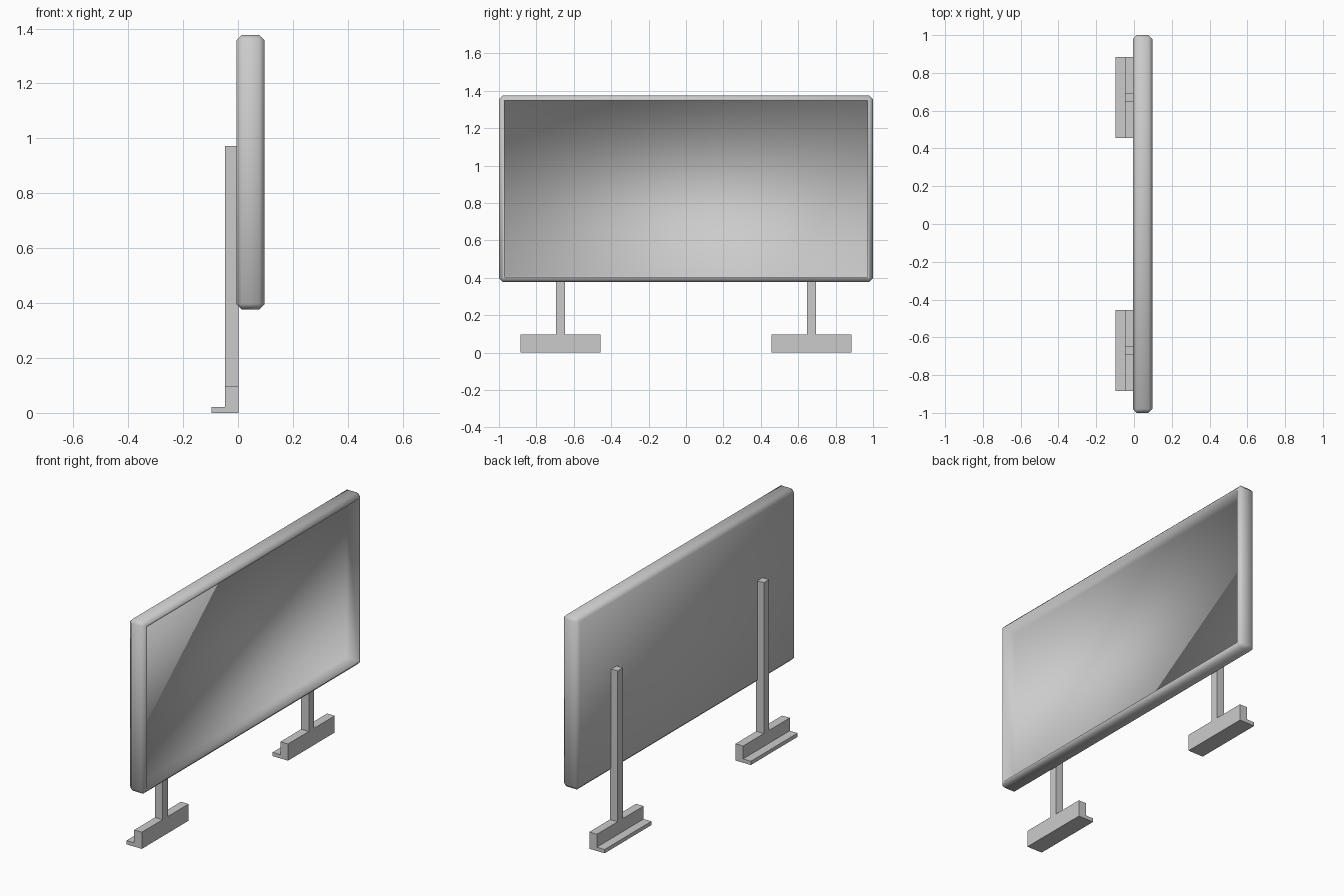
import bpy, bmesh
from mathutils import Vector

if "Cube" in bpy.data.objects:
    bpy.data.objects.remove(bpy.data.objects["Cube"])


def make_object(name, bm):
    bmesh.ops.recalc_face_normals(bm, faces=bm.faces[:])
    mesh = bpy.data.meshes.new(name)
    bm.to_mesh(mesh)
    bm.free()
    obj = bpy.data.objects.new(name, mesh)
    bpy.context.collection.objects.link(obj)
    return obj


def box_bmesh(lo, hi):
    lo, hi = Vector(lo), Vector(hi)
    bm = bmesh.new()
    bmesh.ops.create_cube(bm, size=1)
    bmesh.ops.scale(bm, vec=hi - lo, verts=bm.verts)
    bmesh.ops.translate(bm, vec=(lo + hi) / 2, verts=bm.verts)
    return bm


# Display panel: chamfered slab with a deeply recessed screen on the +x side
bm = box_bmesh((-0.006, -1, 0.377), (0.097, 1, 1.376))
bmesh.ops.bevel(bm, geom=bm.edges[:], offset=0.02, segments=1,
                profile=0.5, affect='EDGES')
bm.normal_update()
front = max(bm.faces, key=lambda f: f.calc_center_median().x)
bmesh.ops.inset_region(bm, faces=[front], thickness=0.012)
bmesh.ops.inset_region(bm, faces=[front], thickness=0.001, depth=-0.08)
panel = make_object("display_panel", bm)
panel.data.shade_smooth()

# Two stands: L-profile foot and upright post behind the panel
foot_profile = [(-0.097, 0), (0.002, 0), (0.002, 0.097), (-0.047, 0.097), (-0.047, 0.022), (-0.097, 0.022)]
for side, label in ((-1, "left"), (1, "right")):
    y = side * 0.67
    bm = bmesh.new()
    face = bm.faces.new([bm.verts.new((px, y - 0.214, pz)) for px, pz in foot_profile])
    ext = bmesh.ops.extrude_face_region(bm, geom=[face])
    verts = [v for v in ext["geom"] if isinstance(v, bmesh.types.BMVert)]
    bmesh.ops.translate(bm, vec=(0, 0.428, 0), verts=verts)
    make_object(label + "_foot", bm)
    make_object(label + "_post", box_bmesh((-0.047, y - 0.024, 0.097), (0.002, y + 0.024, 0.972)))
